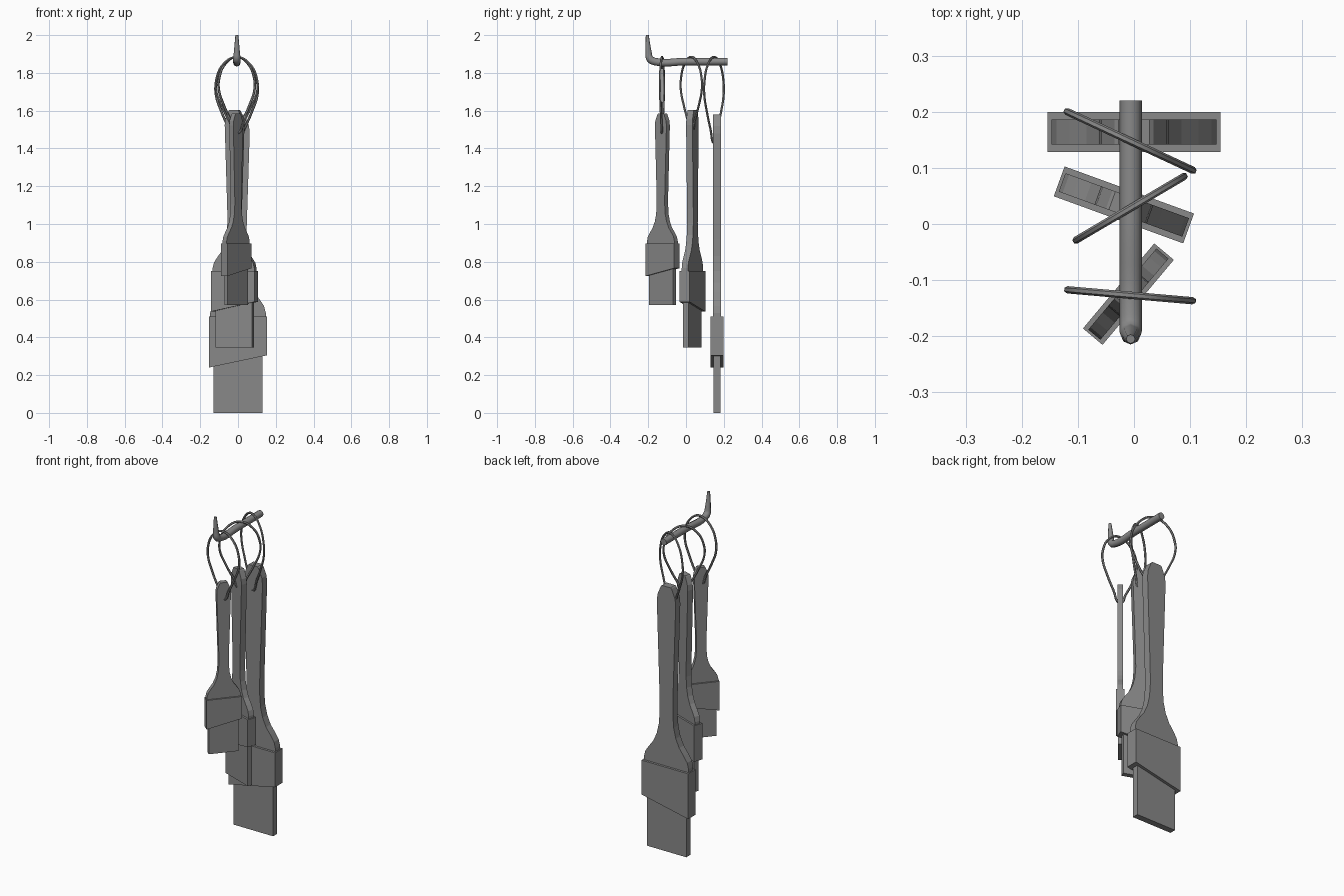
import bpy, bmesh
from math import radians
from mathutils import Matrix, Vector

if "Cube" in bpy.data.objects:
    bpy.data.objects.remove(bpy.data.objects["Cube"])

grey = bpy.data.materials.new("plain grey")
grey.use_nodes = True
colour = (0.25, 0.25, 0.25, 1)
grey.diffuse_color = colour
grey.node_tree.nodes["Principled BSDF"].inputs["Base Color"].default_value = colour


def add_mesh(name, bm, matrix):
    bmesh.ops.recalc_face_normals(bm, faces=bm.faces)
    me = bpy.data.meshes.new(name)
    bm.to_mesh(me)
    bm.free()
    me.transform(matrix)
    me.materials.append(grey)
    ob = bpy.data.objects.new(name, me)
    bpy.context.collection.objects.link(ob)
    return ob


def plate(name, outline, thick, matrix):
    """Flat outline in x and z, extruded through y."""
    bm = bmesh.new()
    face = bm.faces.new([bm.verts.new((x, -thick / 2, z)) for x, z in outline])
    ext = bmesh.ops.extrude_face_region(bm, geom=[face])
    verts = [g for g in ext["geom"] if isinstance(g, bmesh.types.BMVert)]
    bmesh.ops.translate(bm, verts=verts, vec=(0, thick, 0))
    return add_mesh(name, bm, matrix)


def tube(name, points, radius, sides, cyclic=False, widths=None, matrix=Matrix()):
    """Round tube along a smooth path, turned into a mesh."""
    cu = bpy.data.curves.new(name, "CURVE")
    cu.dimensions = "3D"
    cu.bevel_depth = radius
    cu.bevel_resolution = sides // 2 - 2
    cu.resolution_u = 5
    cu.use_fill_caps = True
    sp = cu.splines.new("BEZIER")
    sp.bezier_points.add(len(points) - 1)
    sp.use_cyclic_u = cyclic
    for i, (bp, p) in enumerate(zip(sp.bezier_points, points)):
        bp.co = p
        bp.handle_left_type = bp.handle_right_type = "AUTO"
        bp.radius = widths[i] if widths else 1
    cu.materials.append(grey)
    ob = bpy.data.objects.new(name, cu)
    ob.matrix_world = matrix
    bpy.context.collection.objects.link(ob)
    bpy.ops.object.select_all(action="DESELECT")
    ob.select_set(True)
    bpy.context.view_layer.objects.active = ob
    bpy.ops.object.convert(target="MESH")
    bpy.ops.object.shade_smooth_by_angle(angle=radians(50))


# Right half of the handle outline, from shoulder to tip
HANDLE = [(0.147, 0.50), (0.147, 0.53), (0.138, 0.565), (0.115, 0.60), (0.085, 0.64),
          (0.063, 0.69), (0.049, 0.75), (0.043, 0.83), (0.044, 0.92), (0.062, 1.48),
          (0.058, 1.52), (0.035, 1.575), (0.028, 1.58)]


def brush(size, centre, base, yaw):
    m = (Matrix.Translation((*centre, base)) @ Matrix.Rotation(radians(yaw), 4, "Z")
         @ Matrix.Scale(size, 4))
    outline = HANDLE + [(-x, z) for x, z in reversed(HANDLE)]
    plate(label + "_handle", outline, 0.044, m)
    plate(label + "_ferrule",
          [(-0.154, 0.24), (0.154, 0.305), (0.154, 0.51), (-0.154, 0.51)], 0.071, m)
    plate(label + "_bristles",
          [(-0.13, 0), (0.13, 0), (0.13, 0.32), (-0.13, 0.27)], 0.037, m)


# Right half of a hanging loop: share of width, height share from bottom to top
LOOP = [(0.35, 0.16), (0.73, 0.37), (0.97, 0.55), (0.97, 0.70), (0.62, 0.91)]


def loop(half, centre, bottom, yaw):
    top = 1.884
    right = [(x * half, 0, bottom + (top - bottom) * h) for x, h in LOOP]
    left = [(-x, y, z) for x, y, z in reversed(right)]
    path = [(0, 0, bottom)] + right + [(0, 0, top)] + left
    m = Matrix.Translation((*centre, 0)) @ Matrix.Rotation(radians(yaw), 4, "Z")
    tube(label + "_loop", path, 0.0065, 6, True, matrix=m)


# Brushes and their loops, front to back
label = "small_brush"
brush(0.642, (-0.01, -0.125), 0.57, 50)
loop(0.112, (-0.007, -0.127), 1.48, -5)
label = "medium_brush"
brush(0.797, (-0.018, 0.034), 0.345, -20)
loop(0.112, (-0.007, 0.028), 1.49, 30.5)
label = "large_brush"
brush(1, (0, 0.164), 0, 0)
loop(0.124, (-0.007, 0.148), 1.43, -25)

# Hook: straight rod with an upturned tapering tip
X = -0.006
tube("hook", [(X, 0.22, 1.86), (X, 0, 1.86), (X, -0.165, 1.86), (X, -0.191, 1.875),
              (X, -0.198, 1.91), (X, -0.205, 2.0)],
     0.02, 8, widths=[1, 1, 1, 1, 0.8, 0.4])
